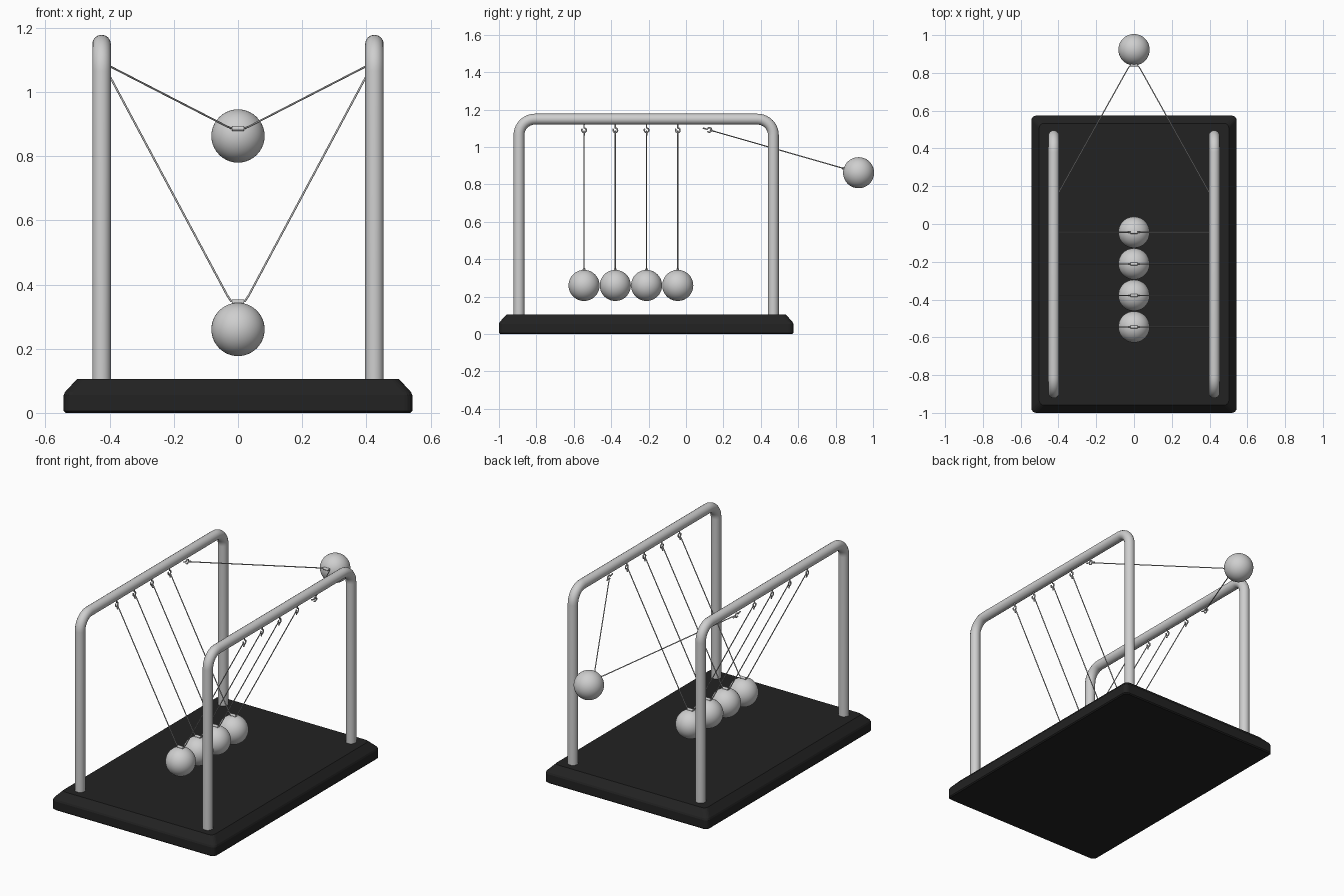
import bpy, bmesh, math
from mathutils import Matrix, Vector

cube = bpy.data.objects.get("Cube")
if cube:
    bpy.data.objects.remove(cube, do_unlink=True)


def material(name, rgb, metallic=0.0):
    m = bpy.data.materials.new(name)
    m.use_nodes = True
    m.diffuse_color = (*rgb, 1)
    m.node_tree.nodes["Principled BSDF"].inputs["Base Color"].default_value = (*rgb, 1)
    return m


BLACK = material("black_base", (0.016, 0.016, 0.016))
METAL = material("polished_metal", (0.62, 0.62, 0.62))


def add_mesh(name, bm, mat, smooth=True, matrix=Matrix()):
    bmesh.ops.recalc_face_normals(bm, faces=bm.faces)
    for f in bm.faces:
        f.smooth = smooth
    me = bpy.data.meshes.new(name)
    bm.to_mesh(me)
    bm.free()
    me.materials.append(mat)
    ob = bpy.data.objects.new(name, me)
    ob.matrix_world = matrix
    bpy.context.collection.objects.link(ob)
    return ob


def tube(name, points, radius, matrix=Matrix(), sides=2):
    """Round wire or pipe following a list of points."""
    cu = bpy.data.curves.new(name, "CURVE")
    cu.dimensions = "3D"
    cu.bevel_depth = radius
    cu.bevel_resolution = sides
    cu.use_fill_caps = True
    sp = cu.splines.new("POLY")
    sp.points.add(len(points) - 1)
    for p, co in zip(sp.points, points):
        p.co = (*co, 1)
    cu.materials.append(METAL)
    ob = bpy.data.objects.new(name, cu)
    ob.matrix_world = matrix
    bpy.context.collection.objects.link(ob)
    return ob


def arc(cy, cz, r, start, end, steps=10):
    angles = [math.radians(start + (end - start) * i / steps) for i in range(steps + 1)]
    return [(cy + r * math.cos(a), cz + r * math.sin(a)) for a in angles]


# Base: rounded rectangle rings stacked from bottom to top
def base_ring(bm, inset, z, corner=0.025):
    hx, y0, y1 = 0.543 - inset, -1 + inset, 0.574 - inset
    corners = [(hx, y1, 0), (-hx, y1, 90), (-hx, y0, 180), (hx, y0, 270)]
    verts = []
    for x, y, a in corners:
        cx = x - math.copysign(corner, x)
        cy = y - corner if y == y1 else y + corner
        verts += [bm.verts.new((px, py, z)) for px, py in arc(cx, cy, corner, a, a + 90, 4)]
    return verts


bm = bmesh.new()
rings = [base_ring(bm, i, z) for i, z in ((0.006, 0), (0, 0.006), (0, 0.055), (0.004, 0.065), (0.041, 0.105))]
for low, high in zip(rings, rings[1:]):
    for i in range(len(low)):
        j = (i + 1) % len(low)
        bm.faces.new((low[i], low[j], high[j], high[i]))
bm.faces.new(rings[0])
bm.faces.new(rings[-1])
add_mesh("base", bm, BLACK, smooth=False)

# Two bent pipe rails
FRONT, BACK, TOP, BEND, RAIL_X = -0.893, 0.467, 1.149, 0.085, 0.425
profile = [(FRONT, 0.09)]
profile += arc(FRONT + BEND, TOP - BEND, BEND, 180, 90)
profile += arc(BACK - BEND, TOP - BEND, BEND, 90, 0)
profile += [(BACK, 0.09)]
for side, x in (("left", RAIL_X), ("right", -RAIL_X)):
    tube(side + "_rail", [(x, y, z) for y, z in profile], 0.029, sides=6)

# Pendulums: local origin is the pivot, ball hangs down -z
PIVOT_Z, LENGTH, BALL_R, SPACING = 1.092, 0.832, 0.083, 0.167
for n in range(5):
    swing = math.radians(74) if n == 4 else 0
    place = Matrix.Translation((0, -0.545 + n * SPACING, PIVOT_Z)) @ Matrix.Rotation(swing, 4, "X")
    tag = "_%d" % (n + 1)

    bm = bmesh.new()
    bmesh.ops.create_uvsphere(bm, u_segments=40, v_segments=24, radius=BALL_R)
    add_mesh("ball" + tag, bm, METAL, matrix=place @ Matrix.Translation((0, 0, -LENGTH)))

    # Crossbar and stub on top of the ball
    bar_z = -LENGTH + BALL_R + 0.002
    bm = bmesh.new()
    bmesh.ops.create_cone(bm, cap_ends=True, segments=16, radius1=0.008, radius2=0.008, depth=0.036,
                          matrix=Matrix.Translation((0, 0, bar_z)) @ Matrix.Rotation(math.pi / 2, 4, "Y"))
    bar = add_mesh("ball_crossbar" + tag, bm, METAL, smooth=False, matrix=place)

    for side, s in (("left", 1), ("right", -1)):
        # String, bending slightly where it meets the crossbar
        tube(side + "_string" + tag,
             [(s * 0.42, 0, -0.005), (s * 0.034, 0, bar_z + 0.022), (s * 0.022, 0, bar_z + 0.004),
              (s * 0.012, 0, bar_z)], 0.003, place)
        # Open hook: short stem with a curled eye
        curl = [(s * RAIL_X, y, z) for y, z in arc(0, -0.002, 0.012, 90, -220, 14)]
        tube(side + "_hook" + tag, [(s * RAIL_X, 0, 0.034)] + curl, 0.004, place)
        tube(side + "_hook_tail" + tag,
             [(s * RAIL_X, 0, -0.012), (s * (RAIL_X - 0.006), 0, -0.03)], 0.004, place)
